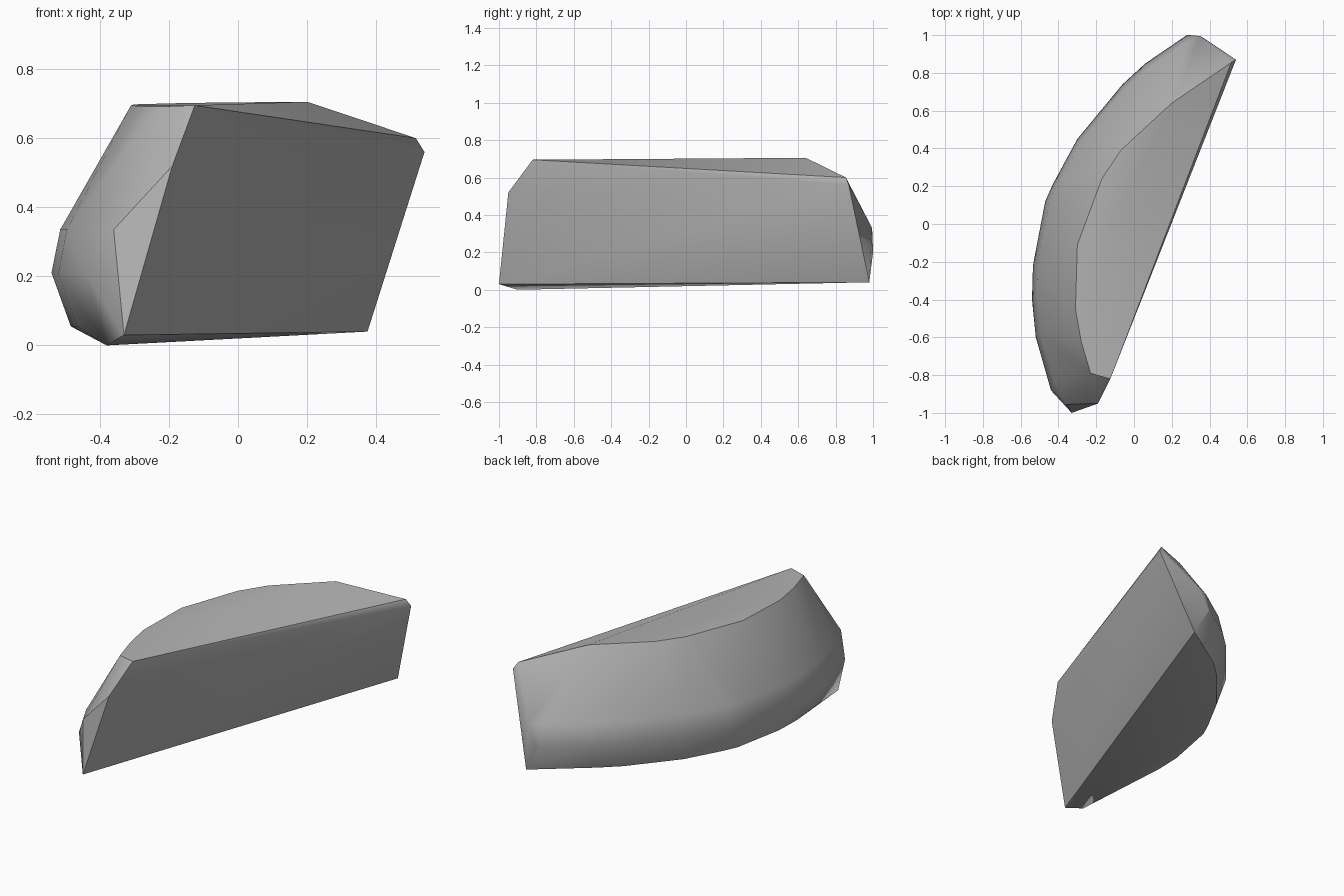
import bpy, bmesh, math

cube = bpy.data.objects.get("Cube")
if cube:
    bpy.data.objects.remove(cube, do_unlink=True)

# Stone colour
stone = bpy.data.materials.new("grey_stone")
stone.use_nodes = True
colour = (0.45, 0.45, 0.45, 1)
stone.diffuse_color = colour
stone.node_tree.nodes["Principled BSDF"].inputs["Base Color"].default_value = colour

# Corners of the split face and the two blunt ends
split_face = [(-.33, -1, .03), (-.19, -.95, .52), (-.125, -.82, .695),
              (.515, .855, .60), (.54, .87, .56), (.375, .98, .04)]
ends = [(-.38, -.9, 0), (-.36, -.955, .335), (.29, 1, .2), (.35, .995, .33)]

# Rim of the flat top
rim = [(.2, .64), (-.07, .39), (-.17, .24), (-.30, -.11),
       (-.31, -.45), (-.28, -.62), (-.23, -.79)]
top = [(x, y, .699 + .01 * y) for x, y in rim]

# Rounded outer side, as one outline repeated at three heights
outline = [(.28, 1), (.06, .85), (-.06, .74), (-.3, .45), (-.43, .21),
           (-.47, .12), (-.535, -.22), (-.54, -.4), (-.52, -.6), (-.44, -.88)]


def ring(scale, z):
    return [(.02 + (x - .02) * scale, y * scale, z) for x, y in outline]


side = ring(.9, .055) + ring(1, .21) + ring(.955, .335)

# Wrap the profiles into one solid rock
bm = bmesh.new()
for point in split_face + ends + top + side:
    bm.verts.new(point)
hull = bmesh.ops.convex_hull(bm, input=bm.verts)
loose = set(hull["geom_interior"]) | set(hull["geom_unused"])
bmesh.ops.delete(bm, geom=[v for v in loose if isinstance(v, bmesh.types.BMVert)],
                 context='VERTS')
bmesh.ops.dissolve_limit(bm, angle_limit=math.radians(1.5),
                         verts=bm.verts, edges=bm.edges)
bmesh.ops.recalc_face_normals(bm, faces=bm.faces)
mesh = bpy.data.meshes.new("rock_slab")
bm.to_mesh(mesh)
bm.free()
mesh.materials.append(stone)
rock = bpy.data.objects.new("rock_slab", mesh)
bpy.context.collection.objects.link(rock)

# Smooth the rounded side, keep the broken edges crisp
bpy.ops.object.select_all(action='DESELECT')
rock.select_set(True)
bpy.context.view_layer.objects.active = rock
bpy.ops.object.shade_smooth_by_angle(angle=math.radians(36))
